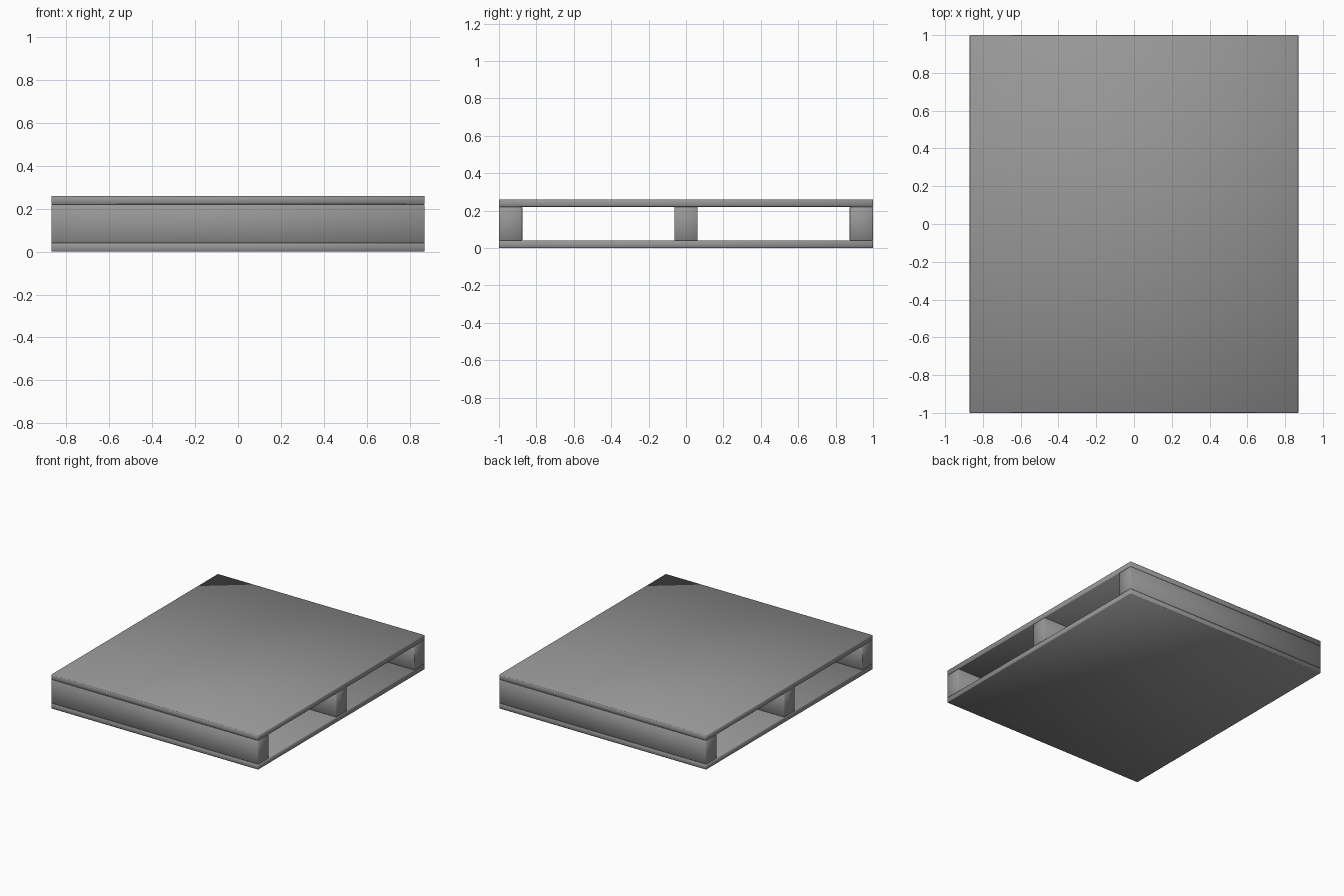
import bpy

if "Cube" in bpy.data.objects:
    bpy.data.objects.remove(bpy.data.objects["Cube"])

WIDTH, LENGTH = 1.74, 2.0
HEIGHT, DECK = 0.26, 0.04
BEAM = 0.125

# Dark grey finish shared by all parts
grey = bpy.data.materials.new("dark_grey")
grey.diffuse_color = (0.31, 0.31, 0.31, 1)
grey.use_nodes = True
grey.node_tree.nodes["Principled BSDF"].inputs["Base Color"].default_value = grey.diffuse_color


def box(name, y, z, depth, height):
    bpy.ops.mesh.primitive_cube_add(size=1, location=(0, y, z))
    ob = bpy.context.object
    ob.name = name
    ob.scale = (WIDTH, depth, height)
    bpy.ops.object.transform_apply(location=False, rotation=False, scale=True)
    ob.data.materials.append(grey)
    # Finely eased edges with soft shading
    bevel = ob.modifiers.new("eased_edges", 'BEVEL')
    bevel.width = 0.003
    bevel.segments = 1
    bpy.ops.object.shade_smooth()
    return ob


# Top and bottom decks
box("bottom_deck", 0, DECK / 2, LENGTH, DECK)
box("top_deck", 0, HEIGHT - DECK / 2, LENGTH, DECK)

# Three beams running between the decks
edge = (LENGTH - BEAM) / 2
for name, y in (("front_beam", -edge), ("middle_beam", 0), ("back_beam", edge)):
    box(name, y, HEIGHT / 2, BEAM, HEIGHT - 2 * DECK)
